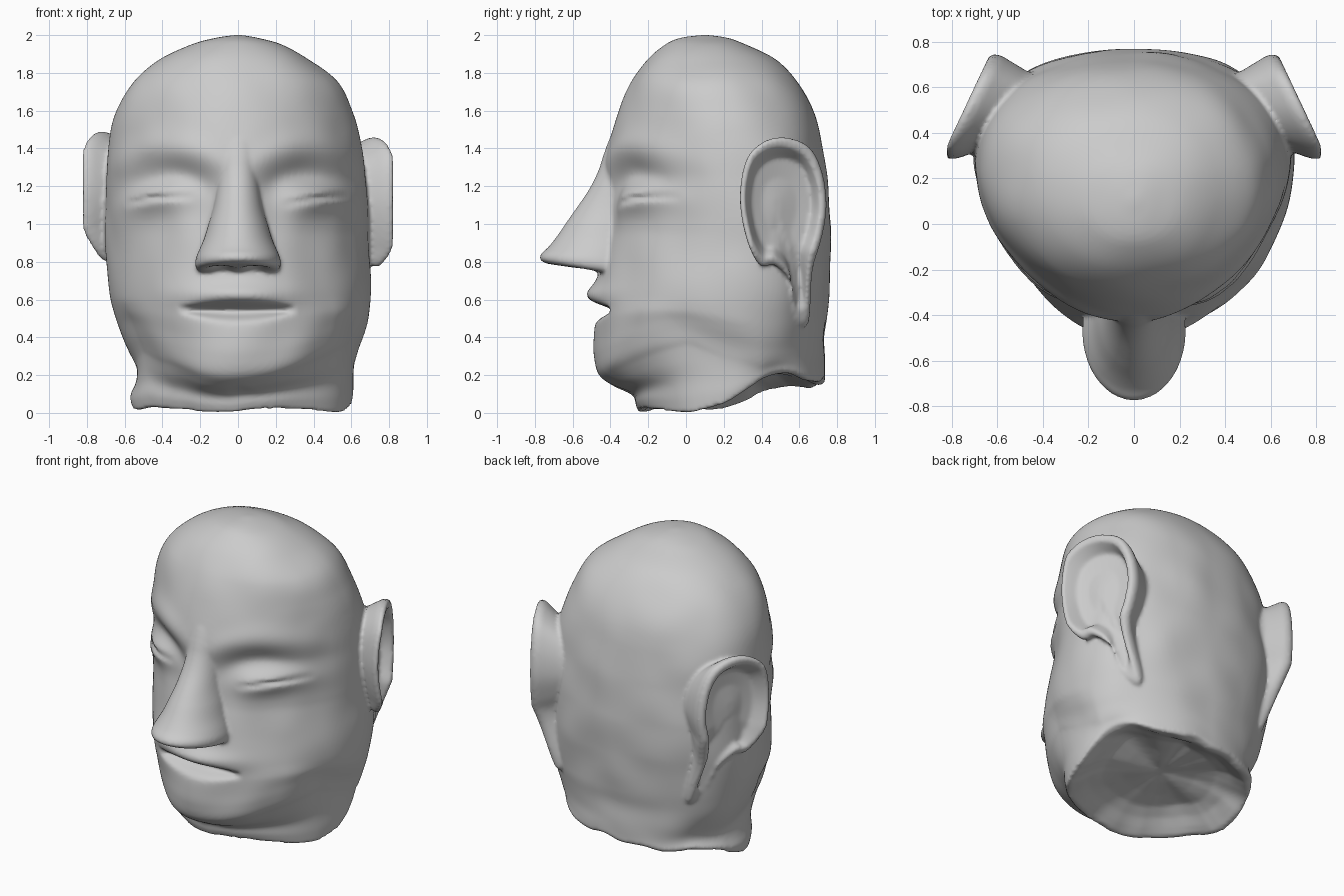
import bpy, bmesh, math
from mathutils import Vector, noise

if "Cube" in bpy.data.objects:
    bpy.data.objects.remove(bpy.data.objects["Cube"])


def spline(pts, n, closed=False):
    """Catmull-Rom through points of any dimension."""
    p = [Vector(q) for q in pts]
    m = len(p)
    get = (lambda i: p[i % m]) if closed else (lambda i: p[max(0, min(m - 1, i))])
    out = []
    for i in range(m if closed else m - 1):
        a, b, c, d = get(i - 1), get(i), get(i + 1), get(i + 2)
        for k in range(n):
            t = k / n
            out.append(0.5 * (2 * b + (c - a) * t + (2 * a - 5 * b + 4 * c - d) * t * t
                              + (3 * b - a - 3 * c + d) * t ** 3))
    if not closed:
        out.append(p[-1])
    return out


def skin(bm, rings):
    """Join rings of points into a closed shell."""
    vs = [[bm.verts.new(c) for c in r] for r in rings]
    n = len(vs[0])
    for a, b in zip(vs, vs[1:]):
        for i in range(n):
            j = (i + 1) % n
            bm.faces.new((a[i], a[j], b[j], b[i]))
    bm.faces.new(vs[0])
    bm.faces.new(vs[-1][::-1])


def g(t):
    return math.exp(-t * t)


def clamp(t):
    return max(0.0, min(1.0, t))


def spow(v, e):
    return math.copysign(abs(v) ** e, v)


def face_relief(x, z):
    """Outward push that models brows, sockets, lids and lips."""
    ax = abs(x)
    side = math.copysign(1, x)
    brow = 1.42 - 1.3 * (ax - 0.36) ** 2
    d = 0.022 * g((z - brow) / 0.08) * g((ax - 0.3) / 0.3)             # arched brow
    d -= 0.04 * g((ax - 0.34) / 0.19) * g((z - brow + 0.16) / 0.075)   # eye socket
    d -= 0.02 * g((ax - 0.2) / 0.08) * g((z - 1.1) / 0.15)             # beside nose
    ez = z - 1.14 - 0.12 * (x - 0.42 * side) + 0.5 * (ax - 0.42) ** 2
    d += 0.045 * g((ax - 0.41) / 0.16) * g(ez / 0.08)                  # eyelids
    d -= 0.03 * clamp(1 - ((ax - 0.41) / 0.18) ** 2) * g(ez / 0.014)   # eye slit
    w = clamp(1 - (ax / 0.3) ** 2)
    d += 0.045 * g(ax / 0.24) * g((z - 0.625) / 0.055)                 # upper lip
    d -= 0.1 * w ** 0.5 * g((z - 0.54) / (0.012 + 0.026 * w))          # mouth opening
    return d


bm = bmesh.new()

# Skull, jaw and neck: z, left half width, right half width, front y, back y, centre y
levels = [
    (2.0, .02, .02, .08, .12, .10), (1.985, .12, .11, -.03, .22, .10),
    (1.95, .25, .235, -.11, .32, .12), (1.87, .415, .375, -.21, .48, .14),
    (1.75, .555, .53, -.29, .59, .17), (1.6, .64, .60, -.35, .67, .21),
    (1.4, .685, .65, -.41, .725, .25), (1.2, .70, .68, -.42, .75, .28),
    (1.0, .705, .69, -.43, .765, .30), (.8, .70, .70, -.45, .765, .30),
    (.65, .68, .70, -.475, .755, .30), (.5, .65, .69, -.48, .745, .28),
    (.4, .62, .67, -.485, .735, .28), (.3, .585, .645, -.485, .735, .26),
    (.2, .55, .625, -.465, .735, .25), (.14, .54, .61, -.39, .735, .25),
    (.09, .55, .605, -.29, .735, .25), (.04, .57, .605, -.27, .735, .25),
    (0, .56, .60, -.25, .72, .25)]
N = 220
rings = []
for z, xl, xr, yf, yb, yc in spline(levels, 10):
    ring = []
    for i in range(N):
        a = 2 * math.pi * i / N
        c, s = math.cos(a), math.sin(a)
        # narrow wedge-like face at eye height, rounder crown and fuller jaw
        p = 1.76 + 0.24 * clamp((z - 1.25) / 0.5) + (0.22 + 0.16 * c) * clamp((0.95 - z) / 0.45)
        if s > 0:
            p = 2.2
        x = (xr if c > 0 else xl) * spow(c, 2 / p)
        y = yc + ((yb - yc) if s > 0 else (yc - yf)) * spow(s, 2 / p)
        out = Vector((x, y - 0.25)).normalized()
        push = 0.012 * noise.noise(Vector((x, y, z)) * 4)              # worn surface
        if y < 0.2:
            push += face_relief(x, z) * clamp((0.2 - y) / 0.1)
        x, y = x + out.x * push, y + out.y * push
        # jaw line climbs from the chin toward the ears
        jaw = 0.2 * clamp(abs(x) / 0.6) ** 2 * clamp((0.4 - y) / 0.4)
        h = z + jaw * (clamp(z / 0.17) if z < 0.17 else clamp((0.6 - z) / 0.43))
        # uneven broken neck edge, higher at the back
        rim = 0.13 * clamp((y - 0.12) / 0.45) + 0.012 * (1 + math.sin(5 * a + 1))
        rim += 0.03 * clamp(noise.noise(Vector((x, y, 1)) * 5))
        rim += 0.09 * g((y - 0.48) / 0.18) * clamp(x / 0.4)
        ring.append(Vector((x, y, h + rim * clamp(1 - z / 0.5) ** 2)))
    rings.append(ring)
# Hollow underside of the neck
edge = rings[-1]
mid = Vector((0, 0.24, 0.13))
for s, lift in ((.94, 0), (.86, .02), (.76, .05), (.62, .075), (.4, .075), (.2, .07), (.05, .07)):
    rings.append([mid + (v - mid) * s
                  + Vector((0, 0, lift + 0.02 * (s > .5) * noise.noise(v * s * 6)))
                  for v in edge])
skin(bm, rings)

# Nose: z, half width, front y, centre y
nose = [(1.56, .10, -.33, -.27), (1.47, .12, -.395, -.30), (1.37, .115, -.435, -.32),
        (1.28, .105, -.465, -.34), (1.18, .115, -.515, -.36), (1.07, .135, -.59, -.39),
        (.95, .175, -.675, -.43), (.88, .21, -.73, -.46), (.845, .225, -.765, -.47),
        (.815, .225, -.775, -.47), (.80, .21, -.755, -.47)]


def nose_z(y, z):
    """Tilt the underside down toward the lip."""
    return z - 0.15 * max(0, y + 0.77) * clamp((1 - z) / 0.2)


rings = []
for z, hw, yf, yc in spline(nose, 6):
    ring = []
    for i in range(64):
        a = 2 * math.pi * i / 64
        s = math.sin(a)
        y = yc + (yf - yc) * s if s > 0 else yc + (-0.2 - yc) * -s
        ring.append(Vector((hw * math.cos(a), y, nose_z(y, z))))
    rings.append(ring)
edge = rings[-1]
for k in range(9, 0, -1):
    ring = []
    for v in edge:
        x, y = v.x * k / 10, -0.53 + (v.y + 0.53) * k / 10
        dent = 0.05 * g((abs(x) - 0.09) / 0.045) * g((y + 0.54) / 0.06)   # nostrils
        ring.append(Vector((x, y, nose_z(y, 0.795) + dent)))
    rings.append(ring)
skin(bm, rings)

# Ears: side outline in y, z, then stacked rings (scale, depth)
outline = spline([(.39, .78), (.32, .92), (.285, 1.13), (.315, 1.33), (.40, 1.43),
                  (.52, 1.46), (.65, 1.41), (.72, 1.28), (.745, 1.1), (.72, .93),
                  (.67, .75), (.65, .48), (.59, .48), (.56, .68), (.47, .78)], 6, True)
for side, lift, lobe in ((1, 0, .86), (-1, .03, .95)):
    rings = []
    for s, depth in ((.6, -.34), (.72, -.2), (.88, -.11), (.97, -.06), (1, -.03), (.99, -.01),
                     (.95, 0), (.86, -.005), (.79, -.04), (.7, -.09), (.4, -.1), (.1, -.09)):
        ring = []
        for q in outline:
            y, z = .48 + (q.x - .48) * s, 1.1 + (q.y - 1.1) * s
            x = min(.825, .825 - .47 * (y - .34)) + depth - .42 * max(0, lobe - z)
            ring.append(Vector((side * x, y, z + lift)))
        rings.append(ring)
    skin(bm, rings)

bmesh.ops.recalc_face_normals(bm, faces=bm.faces)
mesh = bpy.data.meshes.new("stone_head")
bm.to_mesh(mesh)
bm.free()
head = bpy.data.objects.new("stone_head", mesh)
bpy.context.collection.objects.link(head)

# Fuse the parts into one worn, smooth surface
fuse = head.modifiers.new("fuse", 'REMESH')
fuse.mode = 'VOXEL'
fuse.voxel_size = 0.012
fuse.use_smooth_shade = True
soften = head.modifiers.new("soften", 'SMOOTH')
soften.factor = 0.5
soften.iterations = 4
